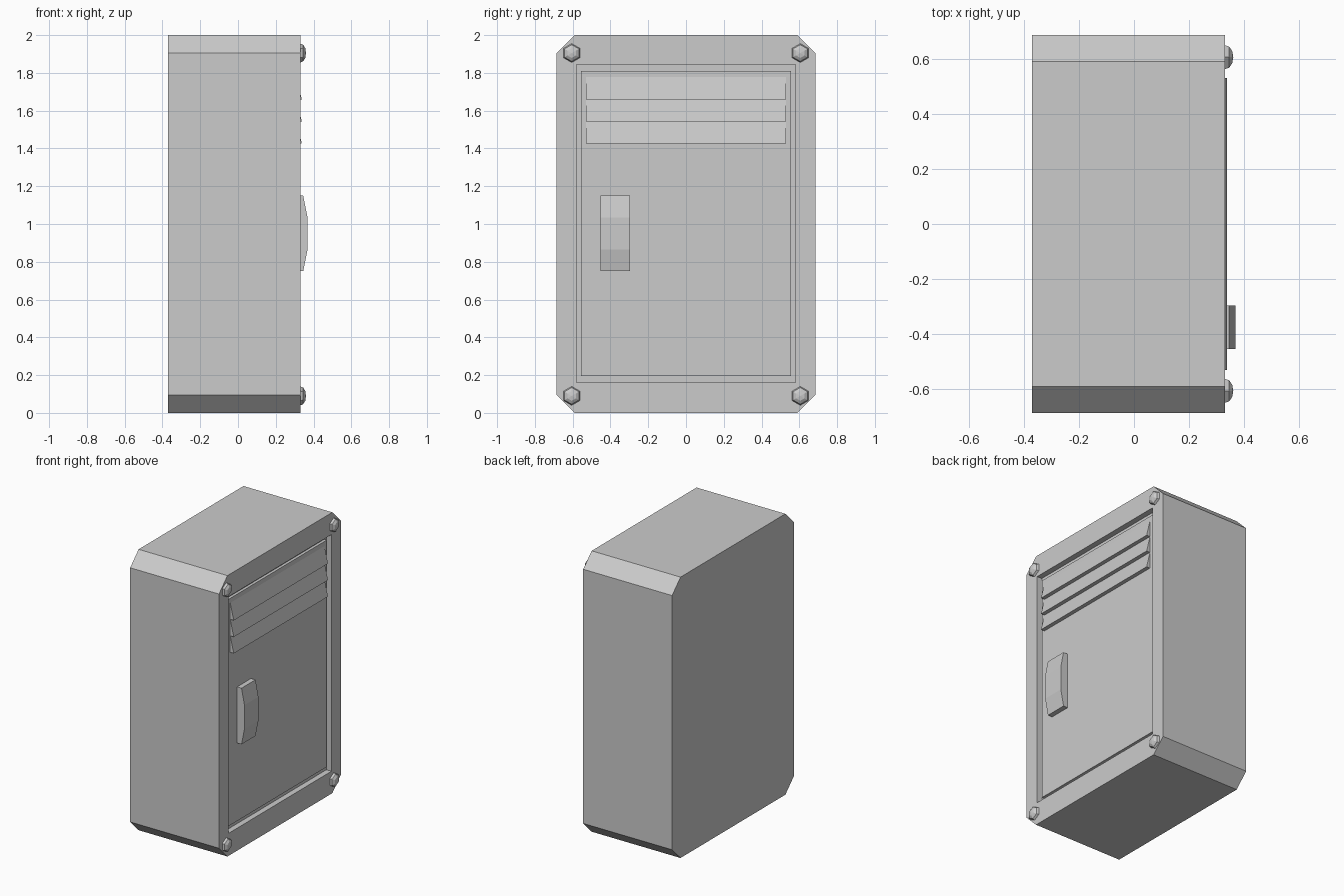
import bpy, bmesh, math
from mathutils import Vector

if "Cube" in bpy.data.objects:
    bpy.data.objects.remove(bpy.data.objects["Cube"])

FRONT = 0.33    # cabinet front plane
DOOR = 0.31     # door face plane
FLOOR = 0.29    # bottom of the recess


def make(name, bm):
    bmesh.ops.recalc_face_normals(bm, faces=bm.faces)
    mesh = bpy.data.meshes.new(name)
    bm.to_mesh(mesh)
    bm.free()
    ob = bpy.data.objects.new(name, mesh)
    bpy.context.collection.objects.link(ob)
    return ob


def prism(name, points, offset):
    """Extrude a closed 3D profile along an offset vector."""
    bm = bmesh.new()
    face = bm.faces.new([bm.verts.new(p) for p in points])
    ext = bmesh.ops.extrude_face_region(bm, geom=[face], use_keep_orig=True)
    verts = [v for v in ext["geom"] if isinstance(v, bmesh.types.BMVert)]
    bmesh.ops.translate(bm, verts=verts, vec=Vector(offset))
    return make(name, bm)


def panel(name, x0, x1, half_y, z0, z1):
    pts = [(x0, -half_y, z0), (x0, half_y, z0), (x0, half_y, z1), (x0, -half_y, z1)]
    return prism(name, pts, (x1 - x0, 0, 0))


def side_profile(name, xz, y0, y1):
    return prism(name, [(x, y0, z) for x, z in xz], (0, y1 - y0, 0))


# Cabinet with chamfered corners
w, c = 0.685, 0.095
outline = [(-w + c, 0), (w - c, 0), (w, c), (w, 2 - c),
           (w - c, 2), (-w + c, 2), (-w, 2 - c), (-w, c)]
cabinet = prism("cabinet", [(-0.37, y, z) for y, z in outline], (FRONT + 0.37, 0, 0))

# Door recess
cutter = panel("recess_cutter", FLOOR, 0.5, 0.58, 0.16, 1.845)
cutter.hide_render = True
cutter.hide_viewport = True
cutter.display_type = 'WIRE'
cut = cabinet.modifiers.new("recess", 'BOOLEAN')
cut.operation = 'DIFFERENCE'
cut.solver = 'EXACT'
cut.object = cutter

# Door
panel("door", FLOOR, DOOR, 0.555, 0.195, 1.81)

# Sloped vent louvers
for i in range(3):
    z = 1.66 - 0.1175 * i
    side_profile(f"louver_{i + 1}",
                 [(DOOR, z), (0.338, z), (DOOR, z + 0.117)], -0.53, 0.53)

# Handle
side_profile("handle", [(DOOR, 0.75), (0.345, 0.75), (0.368, 0.865),
                        (0.368, 1.035), (0.345, 1.15), (DOOR, 1.15)], -0.453, -0.296)


# Six-sided domed corner bolts
def bolt(name, y, z):
    bm = bmesh.new()
    rings = []
    for x, r in ((0, 0.05), (0.015, 0.044), (0.026, 0.026)):
        rings.append([bm.verts.new((FRONT + x, y + r * math.sin(a), z + r * math.cos(a)))
                      for a in (k * math.pi / 3 for k in range(6))])
    tip = bm.verts.new((FRONT + 0.03, y, z))
    bm.faces.new(rings[0])
    for k in range(6):
        n = (k + 1) % 6
        for a, b in zip(rings, rings[1:]):
            bm.faces.new((a[k], a[n], b[n], b[k]))
        bm.faces.new((rings[2][k], rings[2][n], tip))
    make(name, bm)


for row, z in (("lower", 0.09), ("upper", 1.905)):
    for side, y in (("left", -0.605), ("right", 0.605)):
        bolt(f"bolt_{row}_{side}", y, z)
